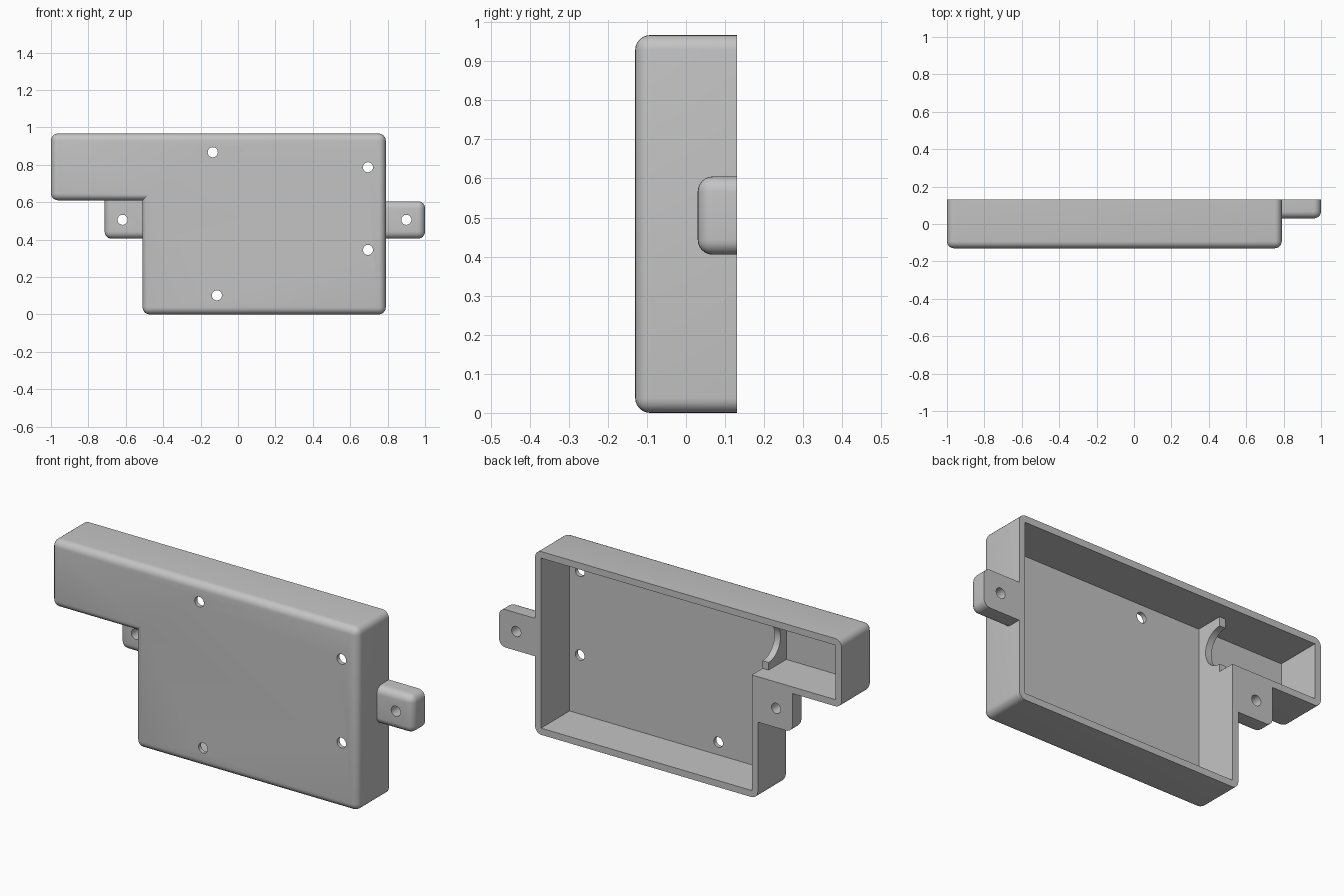
import bpy, bmesh, math
from mathutils import Vector

old = bpy.data.objects.get("Cube")
if old:
    bpy.data.objects.remove(old, do_unlink=True)

BACK, FRONT = 0.13, -0.13
WALL, FLOOR, ROUND = 0.035, 0.022, 0.038

grey = bpy.data.materials.new("light_grey_plastic")
grey.use_nodes = True
GREY = (0.55, 0.55, 0.55, 1)
grey.diffuse_color = GREY
grey.node_tree.nodes["Principled BSDF"].inputs["Base Color"].default_value = GREY


def prism(name, points, direction, keep_sharp=None):
    """Extrude a 3D polygon; round its convex edges unless keep_sharp says no."""
    bm = bmesh.new()
    face = bm.faces.new([bm.verts.new(p) for p in points])
    top = bmesh.ops.extrude_face_region(bm, geom=[face])["geom"]
    bmesh.ops.translate(bm, vec=Vector(direction),
                        verts=[v for v in top if isinstance(v, bmesh.types.BMVert)])
    bmesh.ops.recalc_face_normals(bm, faces=bm.faces)
    if keep_sharp:
        edges = [e for e in bm.edges if e.calc_face_angle_signed() > 0.1
                 and not all(keep_sharp(v.co) for v in e.verts)]
        bmesh.ops.bevel(bm, geom=edges, offset=ROUND, segments=6, profile=0.5,
                        affect='EDGES', clamp_overlap=True)
    mesh = bpy.data.meshes.new(name)
    bm.to_mesh(mesh)
    bm.free()
    mesh.materials.append(grey)
    obj = bpy.data.objects.new(name, mesh)
    bpy.context.collection.objects.link(obj)
    return obj


def activate(obj):
    bpy.ops.object.select_all(action='DESELECT')
    obj.select_set(True)
    bpy.context.view_layer.objects.active = obj


def cut(obj, cutter):
    cutter.hide_render = True
    mod = obj.modifiers.new("cut", 'BOOLEAN')
    mod.operation, mod.solver, mod.object = 'DIFFERENCE', 'EXACT', cutter
    activate(obj)
    bpy.ops.object.modifier_apply(modifier=mod.name)
    bpy.data.objects.remove(cutter, do_unlink=True)


def drill(obj, x, z, radius=0.027, sides=28):
    ring = [(x + radius * math.cos(math.tau * i / sides), FRONT - 0.1,
             z + radius * math.sin(math.tau * i / sides)) for i in range(sides)]
    cut(obj, prism("drill", ring, (0, 0.5, 0)))


def l_outline(inset, y):
    """Stepped outline: wide upper arm, narrower lower part."""
    left, right, top, low = -1 + inset, 0.79 - inset, 0.967 - inset, inset
    step_x, step_z = -0.51 + inset, 0.61 + inset
    return [(left, y, top), (right, y, top), (right, y, low),
            (step_x, y, low), (step_x, y, step_z), (left, y, step_z)]


def at_back(co):
    return co.y > BACK - 0.001


# Case shell, open at the back
case = prism("case_shell", l_outline(0, FRONT), (0, BACK - FRONT, 0), at_back)
cut(case, prism("cavity", l_outline(WALL, FRONT + FLOOR), (0, 0.4, 0)))
for x, z in [(-0.135, 0.867), (0.695, 0.787), (0.695, 0.345), (-0.113, 0.102)]:
    drill(case, x, z)


# Mounting tabs, sunk slightly into the case walls
def tab(name, x0, x1, z0, z1, hole_x, keep_sharp):
    y = 0.03
    obj = prism(name, [(x0, y, z0), (x1, y, z0), (x1, y, z1), (x0, y, z1)],
                (0, BACK - y, 0), lambda c: at_back(c) or keep_sharp(c))
    drill(obj, hole_x, 0.506)
    return obj


left_tab = tab("left_mounting_tab", 0.775, 1, 0.405, 0.605, 0.9, lambda c: c.x < 0.78)
right_tab = tab("right_mounting_tab", -0.713, -0.495, 0.405, 0.615, -0.617,
                lambda c: c.x > -0.5 or c.z > 0.61)

# Partition between arm and main chamber, with a half-round cable notch
rim_y, mid_z, radius = 0.04, 0.785, 0.1
x = -0.51
profile = [(x, rim_y, 0.645), (x, FRONT + 0.01, 0.645),
           (x, FRONT + 0.01, 0.945), (x, rim_y, 0.945)]
steps = 20
for i in range(steps + 1):
    a = math.pi * i / steps
    profile.append((x, rim_y - radius * math.sin(a), mid_z + radius * math.cos(a)))
partition = prism("partition", profile, (WALL, 0, 0))

for obj in (case, left_tab, right_tab, partition):
    activate(obj)
    bpy.ops.object.shade_smooth_by_angle(angle=math.radians(30))
